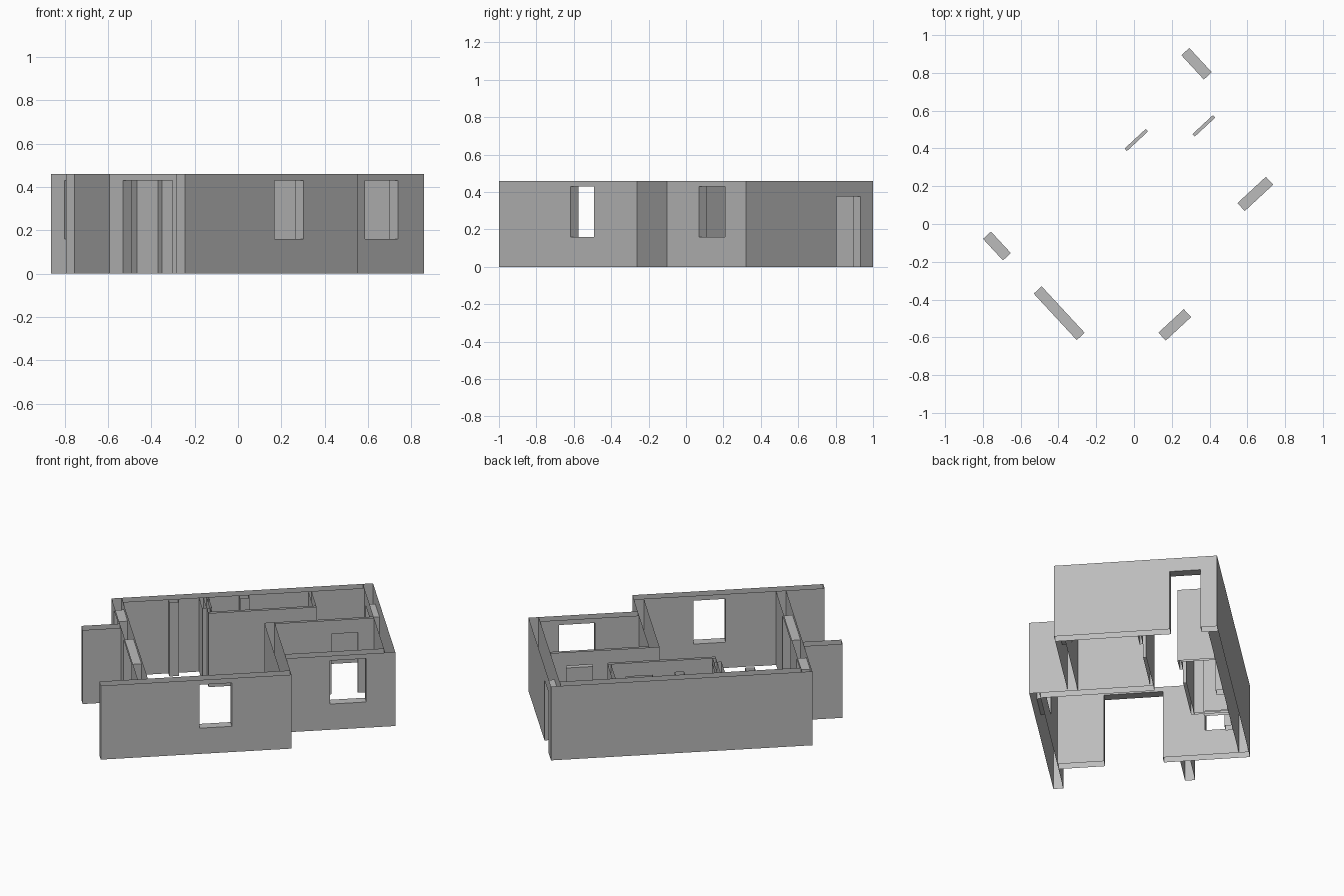
import bpy
import bmesh
import math

cube = bpy.data.objects.get("Cube")
if cube:
    bpy.data.objects.remove(cube, do_unlink=True)

TURN = math.radians(42.8)   # the plan is turned on the ground
H = 0.46                    # wall height
THICK = 0.057               # outer wall thickness
THIN = 0.018                # partition thickness
DOOR = (0, 0.375)
WINDOW = (0.16, 0.43)

grey = bpy.data.materials.new("plaster_grey")
grey.use_nodes = True
grey.diffuse_color = (0.5, 0.5, 0.5, 1)
grey.node_tree.nodes["Principled BSDF"].inputs["Base Color"].default_value = (0.5, 0.5, 0.5, 1)


def wall(name, axis, start, end, side, thick, caps=(False, False), openings=()):
    """Hollow wall, open at top and bottom, with openings (from, to, (bottom, top))."""
    s = sorted({start, end, *(v for o in openings for v in o[:2])})
    z = sorted({0, H, *(v for o in openings for v in o[2])})
    t = (side, side + thick)
    bm = bmesh.new()

    def vert(i, j, k):
        p = (s[i], t[j]) if axis == "x" else (t[j], s[i])
        return bm.verts.new((*p, z[k]))

    def solid(i, k):
        if not (0 <= i < len(s) - 1 and 0 <= k < len(z) - 1):
            return False
        ms, mz = (s[i] + s[i + 1]) / 2, (z[k] + z[k + 1]) / 2
        return not any(a < ms < b and lo < mz < hi for a, b, (lo, hi) in openings)

    def quad(*corners):
        bm.faces.new([vert(*c) for c in corners])

    for i in range(len(s) - 1):
        for k in range(len(z) - 1):
            if not solid(i, k):
                continue
            for j in (0, 1):
                quad((i, j, k), (i + 1, j, k), (i + 1, j, k + 1), (i, j, k + 1))
                if not solid(i + 2 * j - 1, k):
                    e = i + j
                    quad((e, 0, k), (e, 1, k), (e, 1, k + 1), (e, 0, k + 1))
                if not solid(i, k + 2 * j - 1):
                    e = k + j
                    quad((i, 0, e), (i + 1, 0, e), (i + 1, 1, e), (i, 1, e))
    bmesh.ops.remove_doubles(bm, verts=bm.verts[:], dist=1e-5)
    bmesh.ops.recalc_face_normals(bm, faces=bm.faces[:])

    # Open the top, the bottom and every end that butts on another wall
    n = 0 if axis == "x" else 1

    def flat_at(f, c, value):
        return all(abs(v.co[c] - value) < 1e-5 for v in f.verts)

    gone = [f for f in bm.faces if flat_at(f, 2, 0) or flat_at(f, 2, H)
            or (not caps[0] and flat_at(f, n, start))
            or (not caps[1] and flat_at(f, n, end))]
    bmesh.ops.delete(bm, geom=gone, context="FACES")

    mesh = bpy.data.meshes.new(name)
    bm.to_mesh(mesh)
    bm.free()
    mesh.materials.append(grey)
    obj = bpy.data.objects.new(name, mesh)
    obj.rotation_euler.z = TURN
    bpy.context.collection.objects.link(obj)


# Main lines of the plan
WEST, EAST, NORTH = -0.64, 0.848, 0.579
SOUTH, STEP, REACH = -0.567, -0.348, -0.859
MID = 0.227                 # outer face of the step in the plan
north_in, east_in, west_in, mid_in = NORTH - THICK, EAST - THICK, WEST + THICK, MID - THICK

# Outer walls
wall("east_wall", "y", STEP, NORTH, east_in, THICK, (True, True), [(0.31, 0.485, DOOR)])
wall("west_wall", "y", SOUTH + THICK, NORTH, WEST, THICK, (False, True),
     [(-0.245, 0.09, (0, 0.43)), (0.33, 0.485, WINDOW)])
wall("north_wall", "x", west_in, east_in, north_in, THICK)
wall("south_wall", "x", REACH, MID, SOUTH, THICK, (True, True), [(-0.296, -0.113, WINDOW)])
wall("step_south_wall", "x", MID, east_in, STEP, THICK, (False, False), [(0.477, 0.682, WINDOW)])
wall("terrace_screen_wall", "x", REACH, WEST, 0.182, THICK, (True, False))

# Inner dividing walls
wall("middle_wall", "y", SOUTH + THICK, 0.139, mid_in, THICK, (False, True))
wall("bedroom_partition", "x", MID, east_in, 0.121, THIN, (False, False), [(0.55, 0.699, DOOR)])
wall("bath_partition", "x", -0.125, 0.49, 0.309, THIN, (True, True), [(0.235, 0.387, DOOR)])
wall("bath_east_partition", "y", 0.309 + THIN, north_in, 0.49 - THIN, THIN)
wall("bath_west_partition", "y", 0.309 + THIN, north_in, -0.125, THIN)

# Pillars standing against the north wall
for name, left, front in (("west_pillar", -0.325, 0.48),
                          ("middle_pillar", -0.15, 0.38),
                          ("east_pillar", 0.077, 0.48)):
    wall(name, "y", front, north_in, left, 0.054, (True, False))
